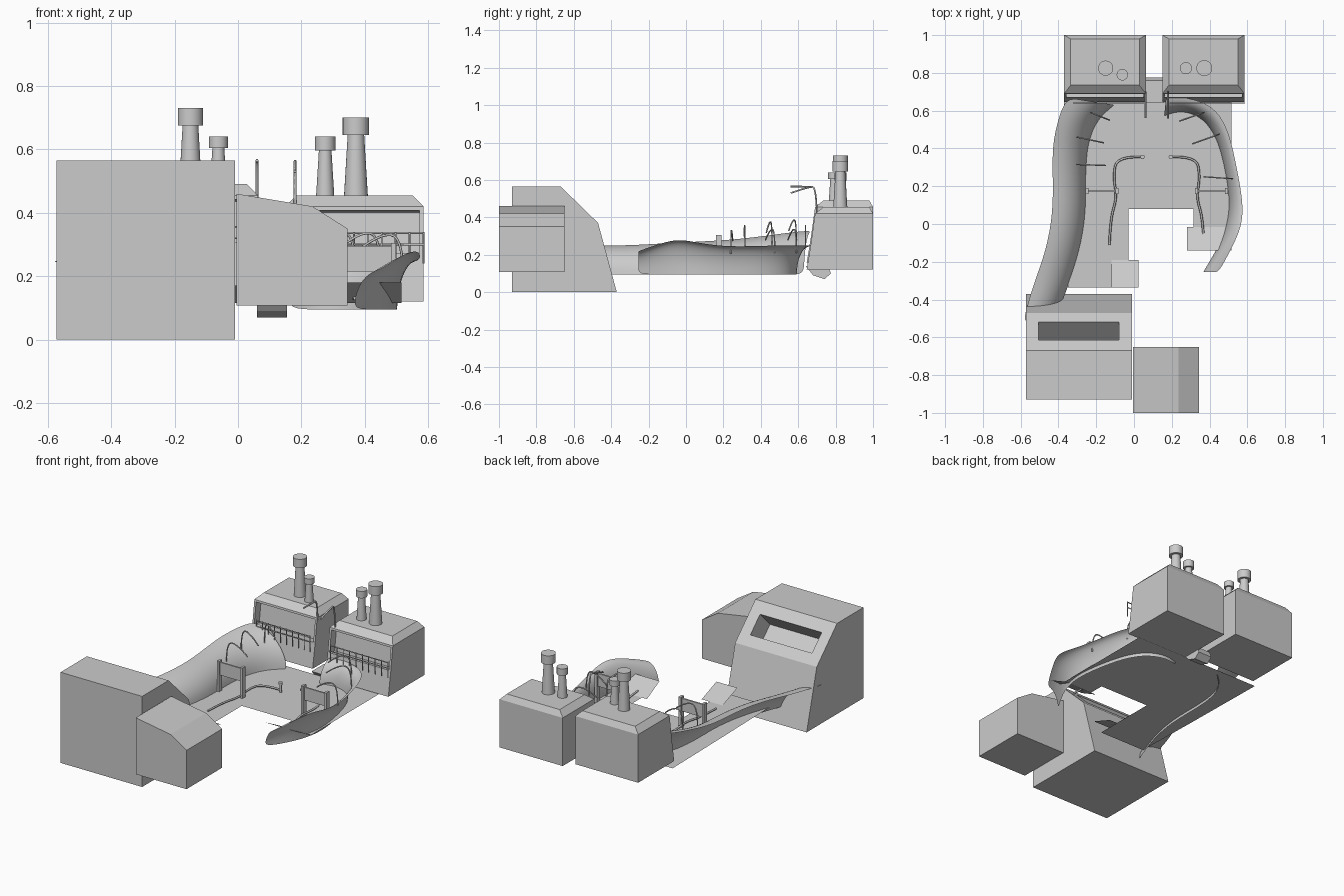
import bpy, bmesh, math
from mathutils import Vector

if "Cube" in bpy.data.objects:
    bpy.data.objects.remove(bpy.data.objects["Cube"], do_unlink=True)

grey = bpy.data.materials.new("plain grey")
grey.use_nodes = True
grey.diffuse_color = (0.6, 0.6, 0.6, 1)
grey.node_tree.nodes["Principled BSDF"].inputs["Base Color"].default_value = (0.6, 0.6, 0.6, 1)


def add(name, bm, smooth=False):
    mesh = bpy.data.meshes.new(name)
    for f in bm.faces:
        f.smooth = smooth
    bm.to_mesh(mesh)
    bm.free()
    mesh.materials.append(grey)
    ob = bpy.data.objects.new(name, mesh)
    bpy.context.collection.objects.link(ob)
    return ob


def loft(rows, closed=True):
    """Skin a list of equal point rows; closed rows get end caps."""
    bm = bmesh.new()
    vs = [[bm.verts.new(p) for p in r] for r in rows]
    n = len(rows[0])
    for a, b in zip(vs, vs[1:]):
        for i in range(n if closed else n - 1):
            j = (i + 1) % n
            bm.faces.new((a[i], a[j], b[j], b[i]))
    if closed:
        bm.faces.new(vs[0])
        bm.faces.new(vs[-1])
    bmesh.ops.recalc_face_normals(bm, faces=bm.faces)
    bm.normal_update()
    return bm


def rect(x0, x1, y0, y1, z):
    return [(x0, y0, z), (x1, y0, z), (x1, y1, z), (x0, y1, z)]


def box(name, x0, x1, y0, y1, z0, z1):
    return add(name, loft([rect(x0, x1, y0, y1, z0), rect(x0, x1, y0, y1, z1)]))


def sheet(name, pts):
    bm = bmesh.new()
    bm.faces.new([bm.verts.new(p) for p in pts])
    bm.normal_update()
    return add(name, bm)


def tube(name, pts, r=0.004):
    cu = bpy.data.curves.new(name, "CURVE")
    cu.dimensions = "3D"
    cu.bevel_depth = r
    cu.bevel_resolution = 1
    cu.resolution_u = 5
    cu.use_fill_caps = True
    sp = cu.splines.new("NURBS" if len(pts) > 2 else "POLY")
    sp.points.add(len(pts) - 1)
    for p, co in zip(sp.points, pts):
        p.co = (*co, 1)
    if len(pts) > 2:
        sp.order_u = 3
        sp.use_endpoint_u = True
    cu.materials.append(grey)
    ob = bpy.data.objects.new(name, cu)
    bpy.context.collection.objects.link(ob)


# Large front block with a deep slot in its sloping rear face
profile = [(-0.93, 0), (-0.93, 0.565), (-0.67, 0.565), (-0.47, 0.37), (-0.37, 0)]
bm = loft([[(x, y, z) for y, z in profile] for x in (-0.573, -0.01)])
slope = max(bm.faces, key=lambda f: f.normal.dot(Vector((0, 0.7, 0.7))))
bmesh.ops.inset_individual(bm, faces=[slope], thickness=0.04)
mid = slope.calc_center_median()
for v in slope.verts:
    x = -0.505 if v.co.x < mid.x else -0.08
    y = -0.615 if v.co.y < mid.y else -0.52
    v.co = (x, y, 0.565 - (y + 0.67) * 0.975)
bm.normal_update()
bmesh.ops.inset_individual(bm, faces=[slope], thickness=0.0005, depth=-0.14)
add("front_block", bm)

# Small front block with a faceted roof
profile = [(-0.005, 0.108), (-0.005, 0.46), (0.235, 0.42), (0.345, 0.35), (0.345, 0.108)]
add("side_block", loft([[(x, y, z) for x, z in profile] for y in (-1, -0.65)]))


# Two rear cabins with recessed windows and funnels
def cabin(name, x0, x1, dz):
    rows = [rect(x0, x1, y, 1, z + dz) for y, z in ((0.645, 0.12), (0.668, 0.26), (0.69, 0.42))]
    rows.append(rect(x0 + 0.035, x1 - 0.035, 0.735, 0.98, 0.455 + dz))
    bm = loft(rows)
    front = [f for f in bm.faces if f.normal.y < -0.9]
    window = max(front, key=lambda f: f.calc_center_median().z)
    bmesh.ops.inset_individual(bm, faces=[window], thickness=0.018)
    bmesh.ops.inset_individual(bm, faces=[window], thickness=0.0005, depth=-0.05)
    add(name, bm)


def funnel(name, x, y, base, cap, top, r):
    prof = [(r * 0.9, base), (r * 0.62, cap), (r, cap), (r, top)]
    n = 24
    rows = [[(x + q * math.cos(i * math.tau / n), y + q * math.sin(i * math.tau / n), z)
             for i in range(n)] for q, z in prof]
    ob = add(name, loft(rows))
    bpy.context.view_layer.objects.active = ob
    ob.select_set(True)
    bpy.ops.object.shade_smooth_by_angle(angle=math.radians(35))
    ob.select_set(False)


cabin("right_cabin", -0.37, 0.063, 0.035)
cabin("left_cabin", 0.15, 0.585, 0)
funnel("right_funnel_large", -0.15, 0.825, 0.48, 0.675, 0.73, 0.04)
funnel("right_funnel_small", -0.062, 0.79, 0.48, 0.605, 0.64, 0.03)
funnel("left_funnel_small", 0.275, 0.825, 0.45, 0.597, 0.64, 0.032)
funnel("left_funnel_large", 0.372, 0.825, 0.45, 0.645, 0.70, 0.042)


# Curved side walls: each section bulges from a low inner edge to a high outer edge
def wall(name, sections, low=0.095):
    rows = []
    for xi, yi, xo, yo, top in sections:
        row = []
        for k in range(6):
            a = k / 5 * math.pi / 2
            u = 1 - math.cos(a)
            row.append((xi + (xo - xi) * u, yi + (yo - yi) * u, low + (top - low) * math.sin(a)))
        rows.append(row)
    ob = add(name, loft(rows, closed=False), smooth=True)
    sub = ob.modifiers.new("round", "SUBSURF")
    sub.levels = sub.render_levels = 2


wall("right_wall", [
    (-0.10, 0.63, -0.36, 0.67, 0.33), (-0.19, 0.56, -0.40, 0.56, 0.32),
    (-0.245, 0.43, -0.433, 0.42, 0.30), (-0.255, 0.25, -0.43, 0.25, 0.28),
    (-0.25, 0.08, -0.428, 0.06, 0.27), (-0.275, -0.10, -0.465, -0.14, 0.26),
    (-0.32, -0.25, -0.525, -0.30, 0.25), (-0.365, -0.37, -0.565, -0.43, 0.25),
    (-0.39, -0.435, -0.59, -0.53, 0.245)])
wall("left_wall", [
    (0.16, 0.57, 0.17, 0.68, 0.25), (0.25, 0.605, 0.32, 0.665, 0.25),
    (0.37, 0.56, 0.44, 0.61, 0.25), (0.44, 0.45, 0.505, 0.48, 0.25),
    (0.475, 0.32, 0.535, 0.34, 0.245), (0.50, 0.18, 0.565, 0.19, 0.245),
    (0.505, 0.07, 0.58, 0.06, 0.265), (0.48, -0.05, 0.56, -0.04, 0.285),
    (0.43, -0.15, 0.51, -0.14, 0.26), (0.365, -0.255, 0.45, -0.255, 0.22)])

# Thin deck with tilted end flaps
D = 0.115
outline = [(-0.37, 0.66), (0.515, 0.66), (0.515, -0.015), (0.315, -0.015), (0.315, 0.08),
           (-0.03, 0.08), (-0.03, -0.335), (-0.35, -0.335), (-0.36, 0.1)]
sheet("deck", [(x, y, D) for x, y in outline])


def flap(name, x0, x1, y0, y1, z):
    sheet(name, [(x0, y0, z), (x1, y0, z), (x1, y1, D), (x0, y1, D)])


flap("right_flap", -0.12, 0.025, -0.335, -0.19, 0.17)
flap("left_flap", 0.28, 0.515, -0.14, -0.015, 0.18)

# Sloping link between the cabins
profile = [(0.64, 0.14), (0.76, 0.14), (0.775, 0.10), (0.74, 0.07), (0.68, 0.09)]
add("rear_link", loft([[(x, y, z) for y, z in profile] for x in (0.06, 0.155)]))

# Mirrored deck fittings around the deck's own centre line
for side, sx in (("right", 1), ("left", -1)):
    def m(x):
        return 0.12 + sx * (x - 0.12)
    path = [(-0.13, -0.11), (-0.125, 0.03), (-0.09, 0.14), (-0.11, 0.25), (-0.09, 0.36), (0.045, 0.355)]
    tube(side + "_deck_pipe", [(m(x), y, D + 0.015) for x, y in path], 0.006)
    tube(side + "_pipe_post", [(m(0.045), 0.355, D), (m(0.045), 0.355, D + 0.05)], 0.008)
    tube(side + "_pipe_knob", [(m(0.045), 0.355, D + 0.05), (m(0.045), 0.355, D + 0.062)], 0.013)
    xs = sorted((m(-0.25), m(-0.09)))
    box(side + "_screen", xs[0], xs[1], 0.17, 0.18, 0.215, 0.295)
    for k, x in enumerate(xs):
        box(f"{side}_screen_post_{k}", x - 0.008, x + 0.008, 0.16, 0.19, D, 0.305)
    tube(side + "_hanging_lamp", [(m(0.06), 0.70, 0.42), (m(0.06), 0.695, 0.56),
                                  (m(0.06), 0.66, 0.565), (m(0.06), 0.56, 0.565 if sx > 0 else 0.53)], 0.005)

# Hooked rods along the walls: outer x, y, inner x, y, foot height
hooks = [(-0.23, 0.59, -0.13, 0.55, 0.29), (-0.30, 0.46, -0.16, 0.43, 0.28),
         (-0.30, 0.315, -0.15, 0.31, 0.26), (0.37, 0.59, 0.24, 0.545, 0.24),
         (0.45, 0.475, 0.31, 0.425, 0.24), (0.52, 0.24, 0.37, 0.25, 0.235)]
for k, (xa, ya, xb, yb, z) in enumerate(hooks):
    xm, ym = (xa + xb) / 2, (ya + yb) / 2
    tube(f"hook_{k}", [(xa, ya, z - 0.03), (xa, ya, z + 0.09), (xm, ym, z + 0.10), (xb, yb, z + 0.04)])

# Comb railings in front of the cabins
for side, x0, x1, z in (("right", -0.32, 0.05, 0.32), ("left", 0.19, 0.585, 0.30)):
    for k, dz in enumerate((0, 0.035)):
        tube(f"{side}_rail_{k}", [(x0, 0.64, z + dz), (x1, 0.64, z + dz)], 0.003)
    for k in range(10):
        x = x0 + (x1 - x0) * k / 9
        tube(f"{side}_tine_{k}", [(x, 0.64, z - 0.06), (x, 0.64, z + 0.04)], 0.003)
